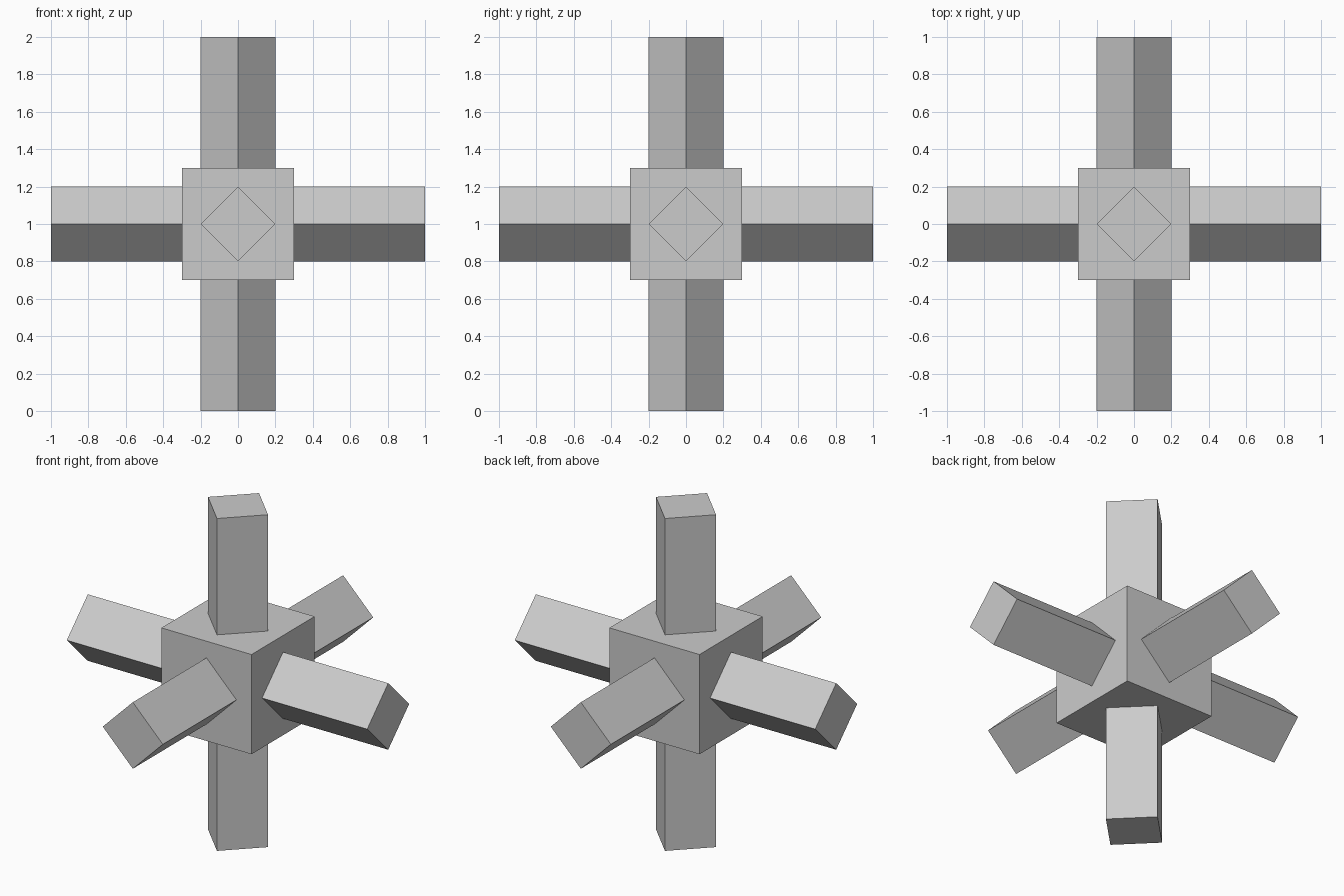
import bpy
from math import pi

if "Cube" in bpy.data.objects:
    bpy.data.objects.remove(bpy.data.objects["Cube"])

CENTRE = (0, 0, 1)

# Central cube
bpy.ops.mesh.primitive_cube_add(size=0.6, location=CENTRE)
bpy.context.object.name = "core_cube"


# Square bar turned on its corner, running right through the core
def bar(name, rotation):
    bpy.ops.mesh.primitive_cylinder_add(vertices=4, radius=0.2, depth=2,
                                        location=CENTRE, rotation=rotation)
    bpy.context.object.name = name


bar("upright_bar", (0, 0, 0))
bar("side_to_side_bar", (0, pi / 2, 0))
bar("front_to_back_bar", (pi / 2, 0, 0))
